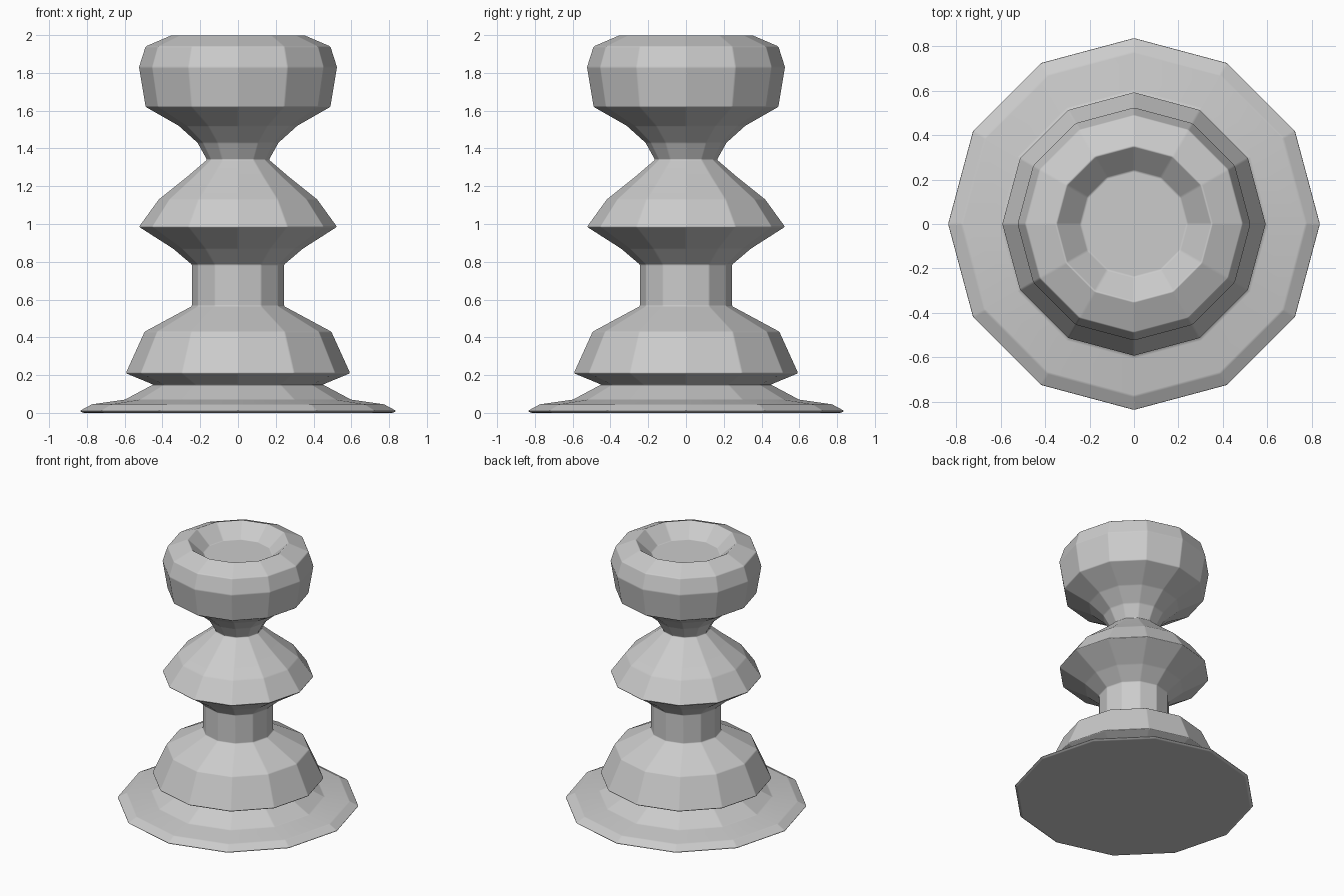
import bpy, bmesh
from math import cos, sin, tau

cube = bpy.data.objects.get("Cube")
if cube:
    bpy.data.objects.remove(cube, do_unlink=True)

SIDES = 12

# Single grey finish
grey = bpy.data.materials.new("plain grey")
grey.use_nodes = True
colour = (0.6, 0.6, 0.6, 1)
grey.diffuse_color = colour
grey.node_tree.nodes["Principled BSDF"].inputs["Base Color"].default_value = colour

# Turned outline as (radius, height), from the underside up into the cup
OUTLINE = [
    (0.82, 0), (0.84, 0.01), (0.775, 0.045), (0.6, 0.07), (0.45, 0.15),  # foot
    (0.595, 0.21), (0.495, 0.43), (0.245, 0.565),                        # lower dome
    (0.245, 0.785), (0.345, 0.87),                                       # stem
    (0.525, 0.985), (0.42, 1.13), (0.27, 1.25), (0.165, 1.34),           # middle collar
    (0.215, 1.43), (0.315, 1.52),                                        # neck
    (0.49, 1.62), (0.525, 1.83), (0.49, 1.94), (0.35, 2.0),              # head
    (0.24, 1.9),                                                         # cup floor
]


def lathe(name, outline, sides):
    """Turn an outline about z and cap both ends."""
    bm = bmesh.new()
    rings = [[bm.verts.new((r * cos(tau * i / sides), r * sin(tau * i / sides), z))
              for i in range(sides)] for r, z in outline]
    for low, high in zip(rings, rings[1:]):
        for i in range(sides):
            j = (i + 1) % sides
            bm.faces.new((low[i], low[j], high[j], high[i]))
    bm.faces.new(rings[0][::-1])
    bm.faces.new(rings[-1])
    mesh = bpy.data.meshes.new(name)
    bm.to_mesh(mesh)
    bm.free()
    obj = bpy.data.objects.new(name, mesh)
    bpy.context.collection.objects.link(obj)
    mesh.materials.append(grey)
    return obj


body = lathe("turned_chess_piece", OUTLINE, SIDES)
for face in body.data.polygons:
    face.use_smooth = True

# Slightly worn edges between otherwise flat facets
bevel = body.modifiers.new("worn_edges", "BEVEL")
bevel.width = 0.006
bevel.segments = 2
bevel.limit_method = "ANGLE"
bevel.angle_limit = 0.1
bevel.harden_normals = True
